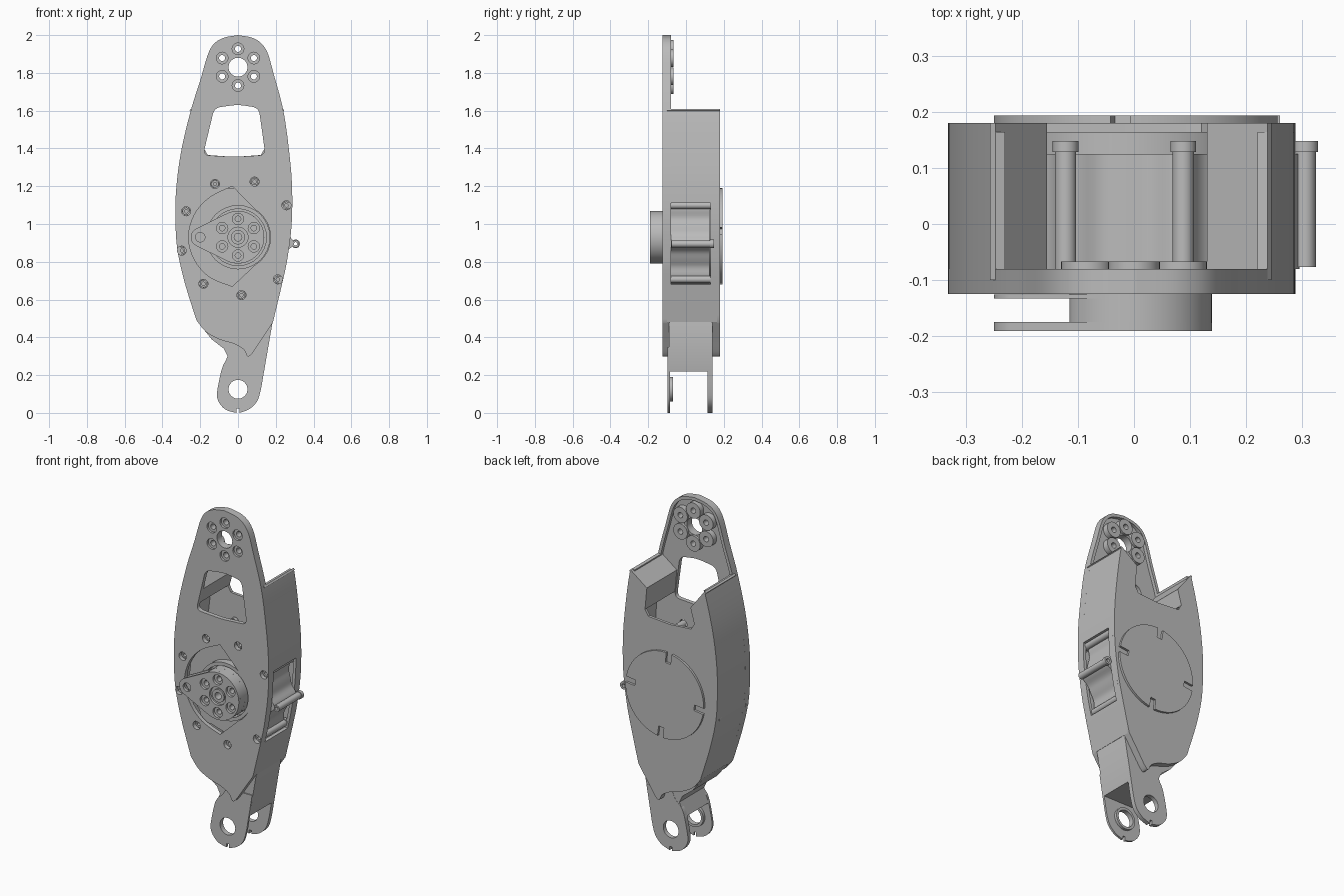
import bpy, bmesh, math
from mathutils import Vector

cube = bpy.data.objects.get("Cube")
if cube:
    bpy.data.objects.remove(cube)

grey = bpy.data.materials.new("light_grey")
grey.use_nodes = True
GREY = (0.5, 0.5, 0.5, 1)
grey.diffuse_color = GREY
grey.node_tree.nodes["Principled BSDF"].inputs["Base Color"].default_value = GREY


# ---- helpers: every part is a profile in XZ, extruded along Y
def prism(name, outline, y0, y1, holes=()):
    crv = bpy.data.curves.new(name, "CURVE")
    crv.dimensions, crv.fill_mode = "2D", "BOTH"
    crv.extrude = (y1 - y0) / 2
    for loop in [outline, *holes]:
        s = crv.splines.new("POLY")
        s.points.add(len(loop) - 1)
        for p, (x, z) in zip(s.points, loop):
            p.co = (x, z, 0, 1)
        s.use_cyclic_u = True
    tmp = bpy.data.objects.new(name + "_tmp", crv)
    bpy.context.collection.objects.link(tmp)
    dg = bpy.context.evaluated_depsgraph_get()
    me = bpy.data.meshes.new_from_object(tmp.evaluated_get(dg))
    bpy.data.objects.remove(tmp)
    bm = bmesh.new()
    bm.from_mesh(me)
    bmesh.ops.remove_doubles(bm, verts=bm.verts, dist=1e-5)
    for v in bm.verts:
        x, z, d = v.co
        v.co = (x, (y0 + y1) / 2 - d, z)
    bmesh.ops.recalc_face_normals(bm, faces=bm.faces)
    bm.to_mesh(me)
    bm.free()
    me.name = name
    me.materials.clear()
    me.materials.append(grey)
    me.shade_smooth()
    me.set_sharp_from_angle(angle=math.radians(30))
    ob = bpy.data.objects.new(name, me)
    bpy.context.collection.objects.link(ob)
    return ob


def arc(cx, cz, r, a0=0, a1=360, n=32):
    full = a1 - a0 == 360
    ts = [math.radians(a0 + (a1 - a0) * i / (n if full else n - 1)) for i in range(n)]
    return [(cx + r * math.cos(t), cz + r * math.sin(t)) for t in ts]


def polar(c, r, deg):
    return c[0] + r * math.cos(math.radians(deg)), c[1] + r * math.sin(math.radians(deg))


def smooth(pts, n=8):
    """Catmull-Rom curve through the points."""
    p = [Vector(q) for q in [pts[0], *pts, pts[-1]]]
    out = []
    for a, b, c, d in zip(p, p[1:], p[2:], p[3:]):
        for i in range(n):
            t = i / n
            q = 2*b + (c-a)*t + (2*a-5*b+4*c-d)*t*t + (3*b-a-3*c+d)*t**3
            out.append(tuple(q / 2))
    return out + [tuple(pts[-1])]


def rounded(pts, r, n=6):
    """Polygon with rounded corners."""
    out = []
    for i, b in enumerate(pts):
        a, b, c = Vector(pts[i - 1]), Vector(b), Vector(pts[(i + 1) % len(pts)])
        p, q = b + (a - b).normalized() * r, b + (c - b).normalized() * r
        out += [tuple(p*(1-t)**2 + 2*b*t*(1-t) + q*t*t) for t in [k / n for k in range(n + 1)]]
    return out


def band(name, path, width, y0, y1):
    """Wall of the given width on the right-hand side of a path."""
    p = [Vector(q) for q in path]
    inner = []
    for i, q in enumerate(p):
        d = (p[min(i + 1, len(p) - 1)] - p[max(i - 1, 0)]).normalized()
        inner.append((q.x + d.y * width, q.y - d.x * width))
    return prism(name, list(path) + inner[::-1], y0, y1)


def tube(name, c, r, hole, y0, y1):
    return prism(name, arc(*c, r), y0, y1, [arc(*c, hole)] if hole else [])


# ---- key positions
HUB, TOP, PIVOT = (0, 0.93), (0, 1.83), (0, 0.125)
FRONT, BACK = -0.125, 0.18
left = smooth([(-0.22, 0.49), (-0.285, 0.7), (-0.323, 0.88), (-0.331, 1.05), (-0.326, 1.2),
               (-0.30, 1.39), (-0.25, 1.6), (-0.2, 1.76), (-0.15, 1.92), (-0.09, 1.98), (0, 2.0)])
right = smooth([(0, 2.0), (0.09, 1.98), (0.15, 1.92), (0.19, 1.79), (0.24, 1.6), (0.27, 1.39),
                (0.286, 1.2), (0.284, 1.0), (0.262, 0.82), (0.235, 0.69), (0.185, 0.48)])


def side(edge, z0, z1, n=16):
    """Part of a side edge between two heights."""
    out = []
    for i in range(n):
        z = z0 + (z1 - z0) * i / (n - 1)
        a, b = min(zip(edge, edge[1:]), key=lambda s: abs(s[0][1] + s[1][1] - 2 * z))
        out.append((a[0] + (b[0] - a[0]) * (z - a[1]) / (b[1] - a[1]), z))
    return out


hem = smooth([(0.185, 0.48), (0.125, 0.39), (0.075, 0.315), (0.05, 0.3), (0.03, 0.335),
              (-0.02, 0.365), (-0.1, 0.39), (-0.17, 0.43), (-0.22, 0.49)])

# ---- front plate with window, hub opening and bolt holes
window = rounded([(-0.185, 1.365), (-0.02, 1.355), (0.145, 1.365), (0.11, 1.615),
                  (0, 1.632), (-0.125, 1.615)], 0.035)
opening = smooth([(-0.03, 1.2), (-0.15, 1.14), (-0.23, 1.05), (-0.262, 0.93), (-0.23, 0.81),
                  (-0.15, 0.72), (-0.03, 0.67)], 5) + arc(*HUB, 0.172, -58, 58)
bolts = [polar(HUB, 0.307, -6.6 + 40 * k) for k in range(9)]
top_holes = [polar(TOP, 0.097, 30 + 60 * k) for k in range(6)]
prism("front_plate", left + right[1:] + hem[1:-1], FRONT, -0.1,
      [window, opening, arc(*TOP, 0.05)] + [arc(*b, 0.024, n=20) for b in bolts[1:]]
      + [arc(*h, 0.031, n=20) for h in top_holes])
band("front_rim", left[1:] + right[1:-1], 0.018, -0.101, -0.08)
band("front_hem", hem, 0.02, -0.101, -0.088)
for h in top_holes:
    tube("top_mount_boss", h, 0.046, 0.016, -0.112, -0.067)
tube("top_mount_ring", TOP, 0.066, 0.05, -0.101, -0.08)

# ---- back cover, notched at the top
notch = [(-0.155, 1.49), (-0.18, 1.4), (-0.16, 1.365), (-0.02, 1.355), (0.12, 1.365),
         (0.142, 1.4), (0.13, 1.53)]
back_left, back_right = side(left, 0.49, 1.61, 30), side(right, 1.61, 0.48, 30)
prism("back_cover", back_left + notch + back_right + hem[1:-1], 0.163, BACK)
band("back_hem", hem, 0.02, 0.138, 0.164)

# ---- side walls; the right one is open around the motor
band("left_wall", back_left, 0.018, -0.101, 0.164)
band("right_wall_upper", side(right, 1.61, 1.11), 0.018, -0.101, 0.164)
band("right_wall_lower", side(right, 0.68, 0.48), 0.018, -0.101, 0.164)
band("right_wall_back_strip", side(right, 1.11, 0.68), 0.018, 0.13, 0.164)
band("left_pocket_wall", [back_left[-1], notch[0], notch[1]], 0.012, -0.1, BACK)
band("right_pocket_wall", [notch[5], notch[6], back_right[0]], 0.012, -0.1, BACK)

# ---- back disc with four radial slots
disc = []
for k in range(4):
    a = 6.5 + 90 * k
    out = [polar((0.005, 0.935), 0.255, a + 4 + 82 * i / 15) for i in range(16)]
    slot = [polar((0.005, 0.935), 0.195, a + 90 + s) for s in (-5, -2, 2, 5)]
    disc += out + slot
prism("back_disc", disc, 0.179, 0.193)

# ---- motor housing with scalloped outline and bolt columns
scallop = []
for i in range(180):
    a = 2 * i - 6.6
    lobe = abs(math.cos(math.radians(4.5 * 2 * i))) ** 6
    scallop.append(polar(HUB, 0.262 + 0.035 * lobe, a))
prism("motor_housing", scallop, -0.08, 0.125)
tube("motor_back_cap", HUB, 0.22, None, 0.124, 0.163)
for b in bolts:
    tube("bolt_column", b, 0.019, 0.009, -0.105 if b is not bolts[0] else -0.077, 0.13)
    tube("bolt_head", b, 0.023, 0.01, 0.128, 0.148)

# ---- front hub: bearing ring, core and teardrop arm
hub_holes = [polar(HUB, 0.097, 30 + 60 * k) for k in range(6)]
tube("bearing_ring", HUB, 0.17, 0.15, -0.12, -0.079)
core = [(max(x, -0.115), z) for x, z in arc(*HUB, 0.139, n=48)]
prism("hub_core", core, -0.176, -0.079,
      [arc(*h, 0.015, n=16) for h in hub_holes] + [arc(*HUB, 0.02, n=20)])
tear = arc(*HUB, 0.139, -117, 117, 40) + arc(-0.2, 0.93, 0.05, 117, 243, 14)
prism("hub_arm", tear, -0.191, -0.175, [arc(*h, 0.03, n=20) for h in hub_holes]
      + [arc(*HUB, 0.053), arc(-0.2, 0.93, 0.025, n=20)])
prism("arm_back_plate", tear, -0.133, -0.126)
tube("hub_centre_ring", HUB, 0.038, 0.02, -0.186, -0.17)

# ---- lower body and the two fork lugs
prism("lower_body", [(-0.09, 0.22), (-0.055, 0.3), (-0.075, 0.34), (-0.14, 0.39), (-0.22, 0.49),
                     (-0.2, 0.52), (0.17, 0.52), (0.183, 0.48), (0.138, 0.22)], -0.09, 0.14)
lug = smooth([(0.16, 0.35), (0.138, 0.22), (0.12, 0.12), (0.1, 0.06), (0.06, 0.02), (0.008, 0)], 5)
lug += [(0.008, 0.022), (-0.008, 0.022)]
lug += smooth([(-0.008, 0), (-0.07, 0.02), (-0.11, 0.08), (-0.1, 0.17), (-0.075, 0.26),
               (-0.03, 0.31), (-0.01, 0.35)], 5)
for name, y0, y1 in (("front_lug", -0.097, -0.084), ("back_lug", 0.115, 0.141)):
    prism(name, lug, y0, y1, [arc(*PIVOT, 0.05)])
tube("pivot_ring", PIVOT, 0.065, 0.05, -0.085, -0.068)
